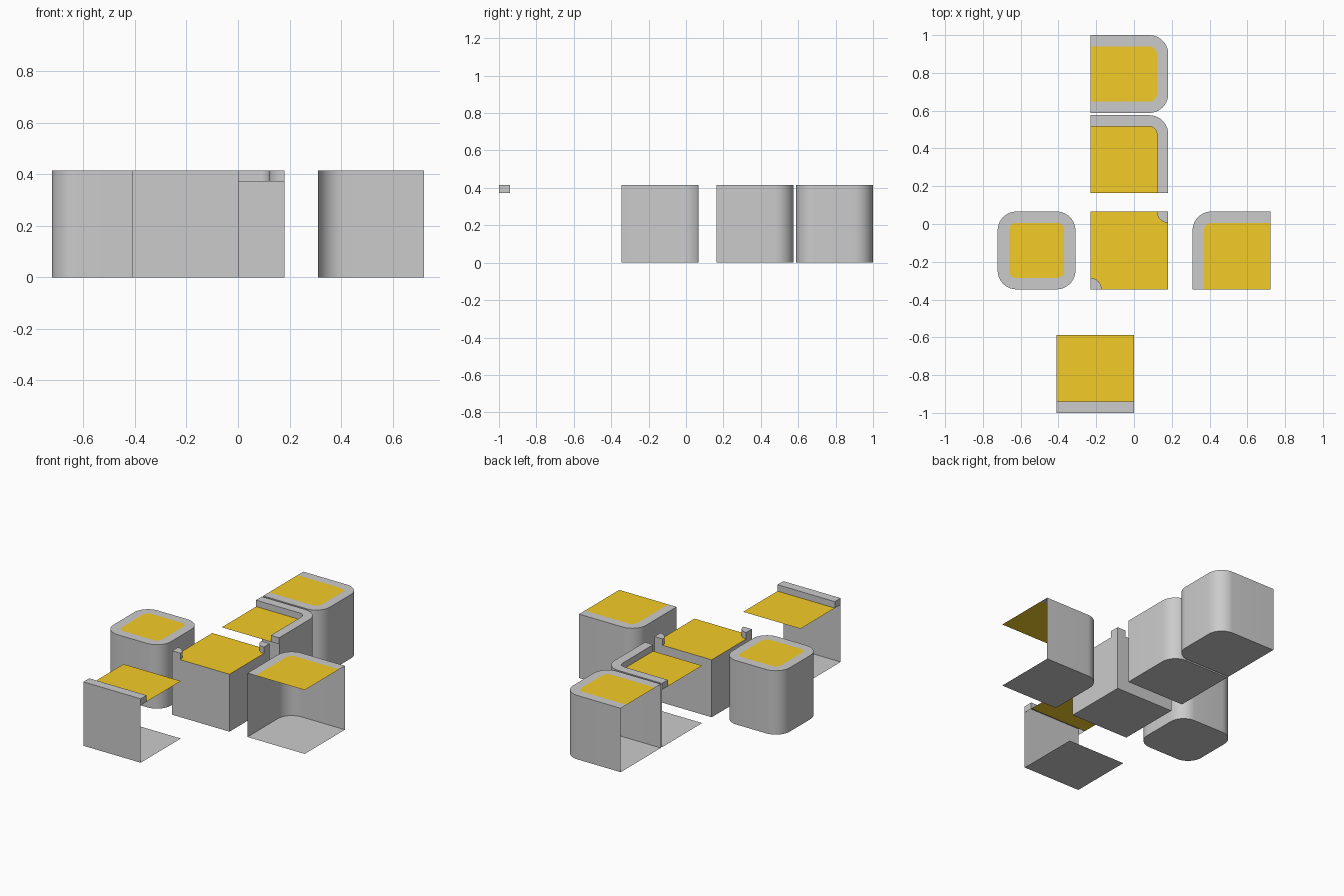
import bpy, bmesh, math

if "Cube" in bpy.data.objects:
    bpy.data.objects.remove(bpy.data.objects["Cube"])

H = 0.206        # half tile width
TOP = 0.415      # rim height
LOW = 0.373      # recessed floor height
RIM = 0.06       # rim width
RADIUS = 0.10    # outer corner radius
SEGS = 10

gold = bpy.data.materials.new("gold_floor")
gold.diffuse_color = (0.9, 0.6, 0.02, 1)
gold.use_nodes = True
gold.node_tree.nodes["Principled BSDF"].inputs["Base Color"].default_value = gold.diffuse_color


def make_object(name, polys, loc, mat=None):
    """Mesh from polygons given as coordinate lists, with shared points merged."""
    bm = bmesh.new()
    for poly in polys:
        bm.faces.new([bm.verts.new(p) for p in poly])
    bmesh.ops.remove_doubles(bm, verts=bm.verts, dist=1e-5)
    me = bpy.data.meshes.new(name)
    bm.to_mesh(me)
    bm.free()
    ob = bpy.data.objects.new(name, me)
    bpy.context.collection.objects.link(ob)
    ob.location = (loc[0], loc[1], 0)
    if mat:
        me.materials.append(mat)
    bpy.ops.object.select_all(action='DESELECT')
    ob.select_set(True)
    bpy.context.view_layer.objects.active = ob
    bpy.ops.object.shade_smooth_by_angle(angle=math.radians(35))
    return ob


def outline(walls, inset):
    """Counter-clockwise tile outline: (point, wall follows, end cap here)."""
    pts = []
    r = RADIUS - inset
    corners = [(-1, -1, "W", "S"), (1, -1, "S", "E"),
               (1, 1, "E", "N"), (-1, 1, "N", "W")]
    for k, (sx, sy, before, after) in enumerate(corners):
        side_x, side_y = ("E" if sx > 0 else "W"), ("N" if sy > 0 else "S")
        x = sx * (H - (inset if side_x in walls else 0))
        y = sy * (H - (inset if side_y in walls else 0))
        a, b = before in walls, after in walls
        if a and b:
            for i in range(SEGS + 1):
                t = math.pi * (1 + k / 2 + i / SEGS / 2)
                pts.append(((x - sx * r + r * math.cos(t),
                             y - sy * r + r * math.sin(t)), True, False))
        else:
            pts.append(((x, y), b, a != b))
    return pts


def tile(name, loc, walls, floor_z):
    outer, inner = outline(walls, 0), outline(walls, RIM)
    n = len(outer)
    polys = [[(*p[0], 0) for p in reversed(outer)]]      # base plate
    for i in range(n):
        j = (i + 1) % n
        oi, oj, ni, nj = outer[i][0], outer[j][0], inner[i][0], inner[j][0]
        recessed = floor_z < TOP
        if outer[i][1]:
            polys.append([(*oi, 0), (*oj, 0), (*oj, TOP), (*oi, TOP)])
            polys.append([(*oi, TOP), (*oj, TOP), (*nj, TOP), (*ni, TOP)])
            if recessed:
                polys.append([(*nj, floor_z), (*ni, floor_z), (*ni, TOP), (*nj, TOP)])
        if outer[i][2] and recessed:                     # rim end cap
            cap = [(*oi, floor_z), (*ni, floor_z), (*ni, TOP), (*oi, TOP)]
            polys.append(cap if outer[i][1] else cap[::-1])
    make_object(name + "_wall", polys, loc)
    make_object(name + "_floor", [[(*p[0], floor_z) for p in inner]], loc, gold)


# Walled tiles: three flush-topped, two with a recessed floor
tile("end_tile", (-0.025, 0.794), "SEN", TOP)
tile("corner_tile", (-0.025, 0.37), "EN", LOW)
tile("closed_tile", (-0.516, -0.14), "WSEN", TOP)
tile("left_corner_tile", (0.516, -0.14), "NW", TOP)
tile("straight_tile", (-0.205, -0.794), "S", LOW)

# Solid block tile with gold top
mid = (-0.025, -0.14)
sq = [(-H, -H), (H, -H), (H, H), (-H, H)]
block = [[(*p, 0) for p in reversed(sq)]]
for i in range(4):
    a, b = sq[i], sq[(i + 1) % 4]
    block.append([(*a, 0), (*b, 0), (*b, LOW), (*a, LOW)])
make_object("block_tile_wall", block, mid)
make_object("block_tile_floor", [[(*p, LOW) for p in sq]], mid, gold)

# Quarter-round posts on two opposite corners of the block
for label, s in (("back", 1), ("front", -1)):
    prof = [(s * H, s * H)]
    for i in range(SEGS + 1):
        t = math.pi * (1 + i / SEGS / 2)
        prof.append((s * (H + RIM * math.cos(t)), s * (H + RIM * math.sin(t))))
    polys = [[(*p, TOP) for p in prof]]
    for i in range(len(prof)):
        a, b = prof[i], prof[(i + 1) % len(prof)]
        polys.append([(*a, LOW), (*b, LOW), (*b, TOP), (*a, TOP)])
    make_object(label + "_corner_post", polys, mid)
